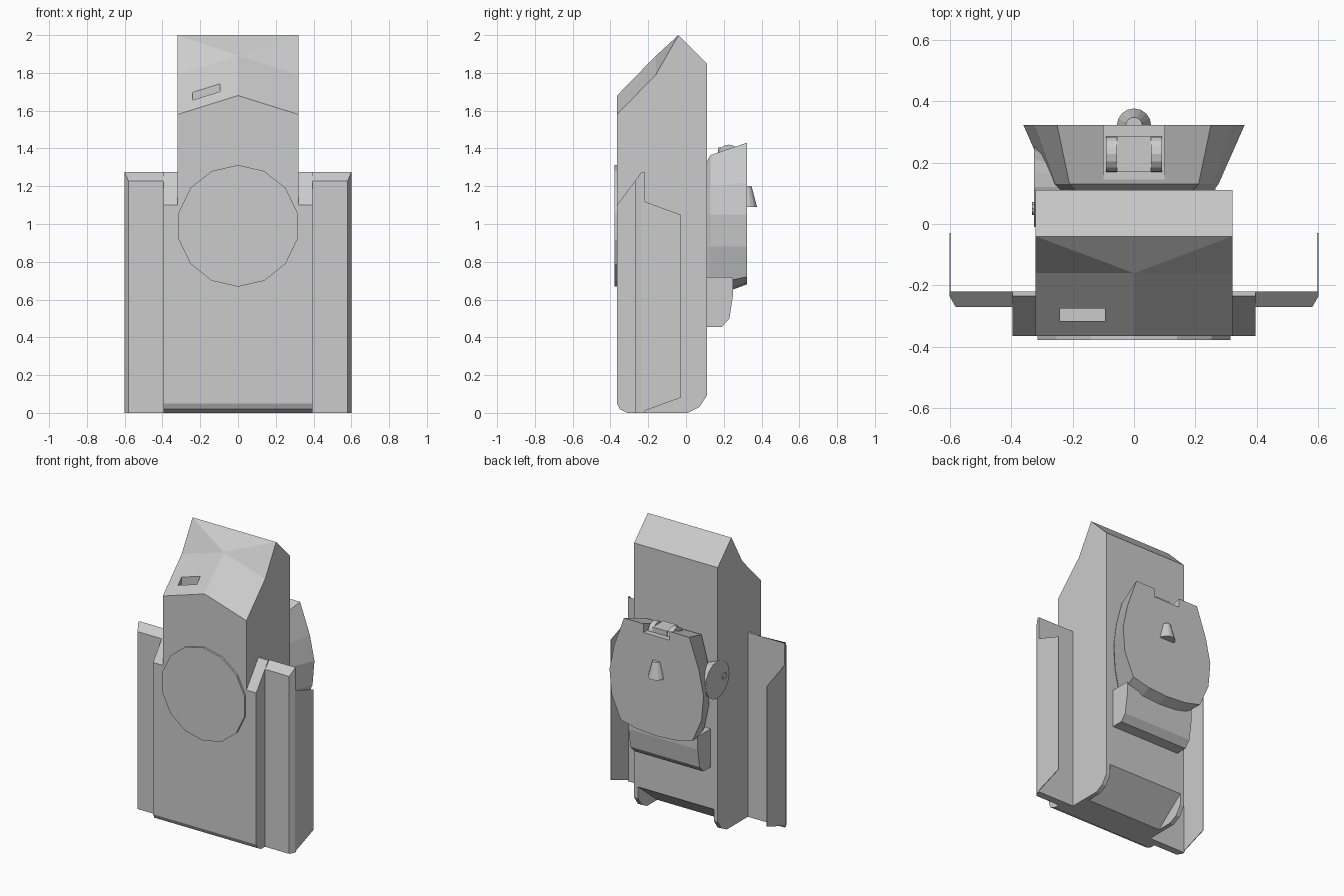
import bpy, bmesh, math
from mathutils import Matrix

if "Cube" in bpy.data.objects:
    bpy.data.objects.remove(bpy.data.objects["Cube"])


def make(name, verts, faces):
    me = bpy.data.meshes.new(name)
    me.from_pydata(verts, [], faces)
    bm = bmesh.new()
    bm.from_mesh(me)
    bmesh.ops.recalc_face_normals(bm, faces=bm.faces)
    bm.to_mesh(me)
    bm.free()
    ob = bpy.data.objects.new(name, me)
    bpy.context.collection.objects.link(ob)
    return ob


def loft(name, rings):
    """Closed solid through rings with equal point counts."""
    n = len(rings[0])
    verts = [p for r in rings for p in r]
    faces = [list(range(n)), list(range(len(verts) - n, len(verts)))]
    for k in range(len(rings) - 1):
        for i in range(n):
            j = (i + 1) % n
            faces.append([k * n + i, k * n + j, (k + 1) * n + j, (k + 1) * n + i])
    return make(name, verts, faces)


def side_prism(name, yz, x0, x1):
    return loft(name, [[(x, y, z) for y, z in yz] for x in (x0, x1)])


def box(name, x0, x1, y0, y1, z0, z1):
    return side_prism(name, [(y0, z0), (y1, z0), (y1, z1), (y0, z1)], x0, x1)


def cone(name, axis, centre, r0, r1, length, sides, turn=0):
    """Frustum starting at centre and running along the axis."""
    rings = []
    for t, r in ((0, r0), (length, r1)):
        ring = []
        for i in range(sides):
            a = turn + 2 * math.pi * i / sides
            u, v = r * math.sin(a), r * math.cos(a)
            off = {'x': (t, u, v), 'y': (u, t, v), 'z': (u, v, t)}[axis]
            ring.append(tuple(c + o for c, o in zip(centre, off)))
        rings.append(ring)
    return loft(name, rings)


def cut(ob, cutter):
    m = ob.modifiers.new("cut", 'BOOLEAN')
    m.operation, m.solver, m.object = 'DIFFERENCE', 'EXACT', cutter
    bpy.context.view_layer.objects.active = ob
    bpy.ops.object.modifier_apply(modifier=m.name)
    bpy.data.objects.remove(cutter)


# Main body: side profile with a creased, pointed roof
prof = [(-.04, 2), (.11, 1.85), (.11, .09), (.07, .03), (.01, 0), (-.31, 0),
        (-.35, .02), (-.365, .05), (-.365, 1.58), (-.16, 1.79)]
n = len(prof)
verts = [(x, y, z) for x in (-.32, .32) for y, z in prof]
verts += [(0, -.365, 1.68), (0, -.16, 1.89)]
eave, crown = 2 * n, 2 * n + 1
faces = [list(range(n)), list(range(n, 2 * n))]
faces += [[i, i + 1, n + i + 1, n + i] for i in range(7)]
faces.append([7, 8, eave, n + 8, n + 7])
for s in (0, n):
    faces += [[s + 8, s + 9, crown, eave], [s + 9, s, crown]]
faces.append([0, n, crown])
body = make("main_body", verts, faces)
# Sloped undercut between two rear feet, and the slot in the roof
cut(body, side_prism("undercut", [(.16, .21), (.16, -.1), (-.2235, -.1)], -.29, .29))
cut(body, box("slot", -.24, -.095, -.315, -.275, 1.635, 1.9))

# Round front plate
cone("front_disc", 'y', (0, -.378, .99), .322, .322, .02, 14)

# Stepped side panels with sloped tops, and thin side fins
for s, side in ((1, "right"), (-1, "left")):
    side_prism(side + "_front_block",
               [(-.365, .05), (-.365, 1.10), (-.235, 1.275), (-.22, 1.275),
                (-.22, 0), (-.31, 0), (-.35, .02)], s * .32, s * .395)
    sec = [(.395, -.27), (.58, -.27), (.6, -.235), (.6, -.22), (.395, -.22)]
    loft(side + "_wing",
         [[(s * x, y, 0) for x, y in sec],
          [(s * x, y, min(1.275, 1.10 + (y + .365) * 1.346)) for x, y in sec]])
    side_prism(side + "_fin", [(-.235, 1.125), (-.03, 1.05), (-.03, .08), (-.235, .005)],
               s * .596, s * .6)


# Back pack: flared from the body out to a wide back plate
def ring(y, half, bottom):
    return ([(x, y, z) for x, z in half] + [(0, y, bottom)]
            + [(-x, y, z) for x, z in reversed(half)])


back = [(.25, 1.43), (.325, 1.22), (.36, 1.05), (.345, .88), (.275, .72), (.15, .69)]
mid = [(.21, 1.365), (.255, 1.20), (.275, 1.05), (.265, .88), (.22, .68), (.12, .62)]
inner = [(.19, 1.33), (.235, 1.18), (.26, 1.05), (.25, .88), (.21, .68), (.12, .62)]
pack = loft("back_pack", [ring(.11, inner, .61), ring(.13, mid, .61), ring(.322, back, .68)])
cut(pack, box("notch", -.1, .1, .13, .4, 1.37, 1.6))

# Ledge below the pack
side_prism("pack_ledge", [(.10, .455), (.19, .455), (.23, .5), (.25, .63), (.25, .72), (.10, .72)],
           -.265, .265)

# Rollers and block in the notch
for s, side in ((1, "right"), (-1, "left")):
    cone(side + "_roller", 'x', (s * .055, .227, 1.36), .06, .06, s * .036, 16)
box("roller_block", -.056, .056, .17, .285, 1.34, 1.405)

# Tapered spout on the back plate
cone("spout", 'z', (0, .32, 1.09), .056, .027, .11, 16)

# Round hub on the left of the pack and small stud on the body side
cone("side_hub", 'x', (-.325, .12, 1.08), .13, .08, .12, 16)
cone("side_stud", 'x', (-.332, .05, 1.08), .022, .022, .02, 10)
